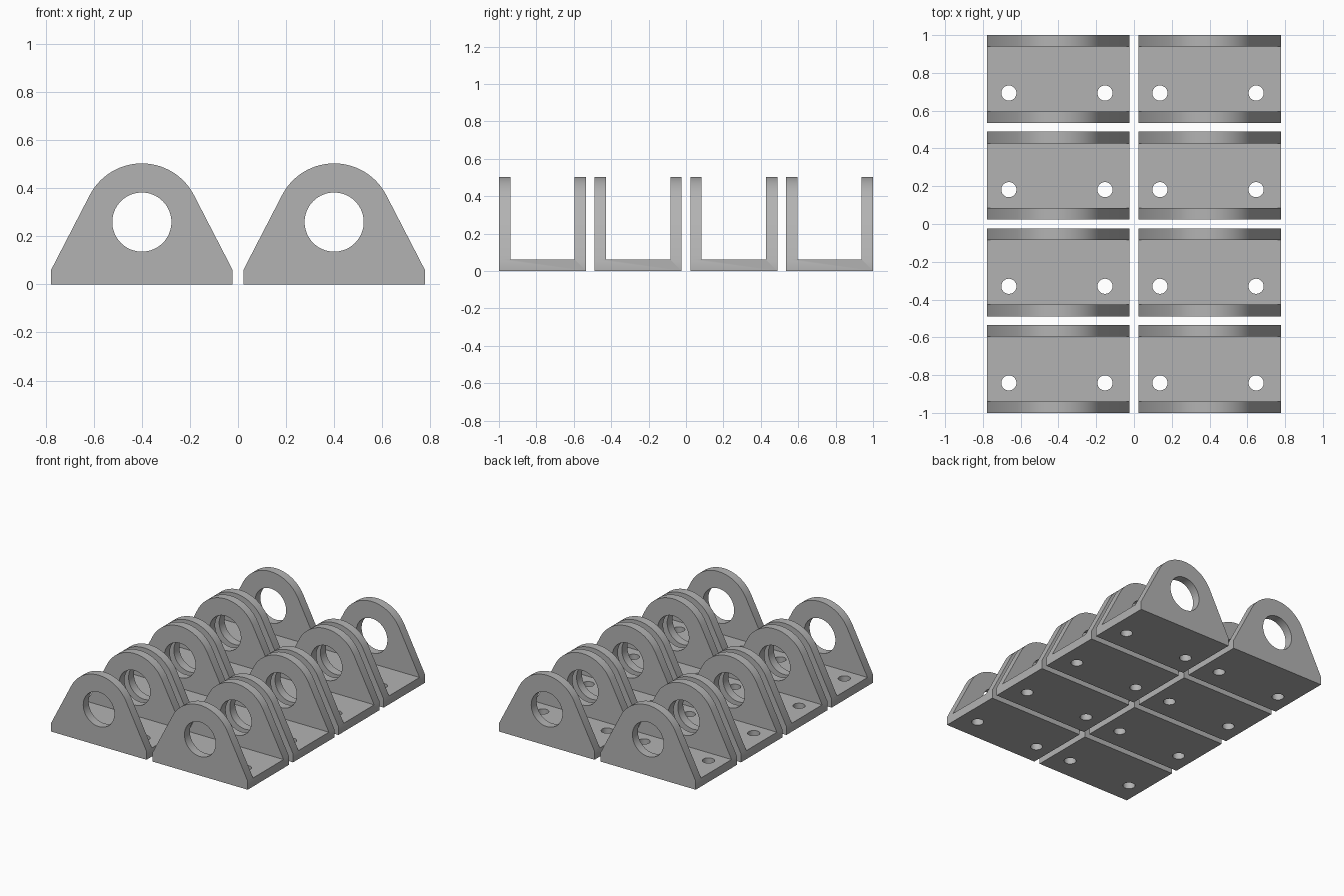
import bpy, bmesh, math
from mathutils import Matrix

if "Cube" in bpy.data.objects:
    bpy.data.objects.remove(bpy.data.objects["Cube"])

W, D, T = 0.377, 0.4655, 0.061      # half width, depth, wall thickness
EYE_Z, EYE_R, ARCH_R = 0.259, 0.123, 0.244

grey = bpy.data.materials.new("plain_grey")
grey.diffuse_color = (0.45, 0.45, 0.45, 1)
grey.use_nodes = True
grey.node_tree.nodes["Principled BSDF"].inputs["Base Color"].default_value = grey.diffuse_color


def make_object(name, bm):
    mesh = bpy.data.meshes.new(name)
    bmesh.ops.recalc_face_normals(bm, faces=bm.faces)
    bm.to_mesh(mesh)
    bm.free()
    obj = bpy.data.objects.new(name, mesh)
    bpy.context.collection.objects.link(obj)
    return obj


def cylinder(name, r, length, loc, along_y=False):
    bm = bmesh.new()
    m = Matrix.Translation(loc)
    if along_y:
        m = m @ Matrix.Rotation(math.pi / 2, 4, 'X')
    bmesh.ops.create_cone(bm, cap_ends=True, segments=64, radius1=r, radius2=r,
                          depth=length, matrix=m)
    return make_object(name, bm)


# side profile: flat foot, sloped flanks tangent to a round top
dx, dz = W, T - EYE_Z
start = math.atan2(dz, dx) + math.acos(ARCH_R / math.hypot(dx, dz))
N = 40
profile = [(-W, 0), (W, 0), (W, T)]
for i in range(N + 1):
    a = start + (math.pi - 2 * start) * i / N
    profile.append((ARCH_R * math.cos(a), EYE_Z + ARCH_R * math.sin(a)))
profile.append((-W, T))

bm = bmesh.new()
face = bm.faces.new([bm.verts.new((x, -D / 2, z)) for x, z in profile])
ext = bmesh.ops.extrude_face_region(bm, geom=[face])
bmesh.ops.translate(bm, vec=(0, D, 0),
                    verts=[v for v in ext["geom"] if isinstance(v, bmesh.types.BMVert)])
body = make_object("bracket", bm)
body.data.materials.append(grey)

# cutters: channel between the walls, eye hole, two screw holes
bm = bmesh.new()
bmesh.ops.create_cube(bm, size=1, matrix=Matrix.Translation((0, 0, T + 0.5))
                      @ Matrix.Diagonal((2, D - 2 * T, 1, 1)))
cutters = [make_object("channel_cutter", bm),
           cylinder("eye_cutter", EYE_R, 1, (0, 0, EYE_Z), True)]
for s in (-1, 1):
    cutters.append(cylinder("screw_cutter", 0.04, 0.2, (-0.008 + s * 0.2545, -0.074, 0)))
for c in cutters:
    c.hide_render = True
    mod = body.modifiers.new(c.name, 'BOOLEAN')
    mod.object, mod.operation, mod.solver = c, 'DIFFERENCE', 'EXACT'

# bake the cuts and drop the cutters
bpy.context.view_layer.update()
mesh = bpy.data.meshes.new_from_object(body.evaluated_get(bpy.context.evaluated_depsgraph_get()))
body.modifiers.clear()
body.data = mesh
for c in cutters:
    bpy.data.objects.remove(c)
bpy.context.view_layer.objects.active = body
body.select_set(True)
bpy.ops.object.shade_smooth_by_angle(angle=math.radians(30))

# two columns by four rows of brackets
for i in range(2):
    for j in range(4):
        obj = body if i == j == 0 else body.copy()
        if obj is not body:
            bpy.context.collection.objects.link(obj)
        obj.name = f"bracket_{i + 1}_{j + 1}"
        obj.location = ((i - 0.5) * 0.8, (j - 1.5) * 0.5115, 0)
